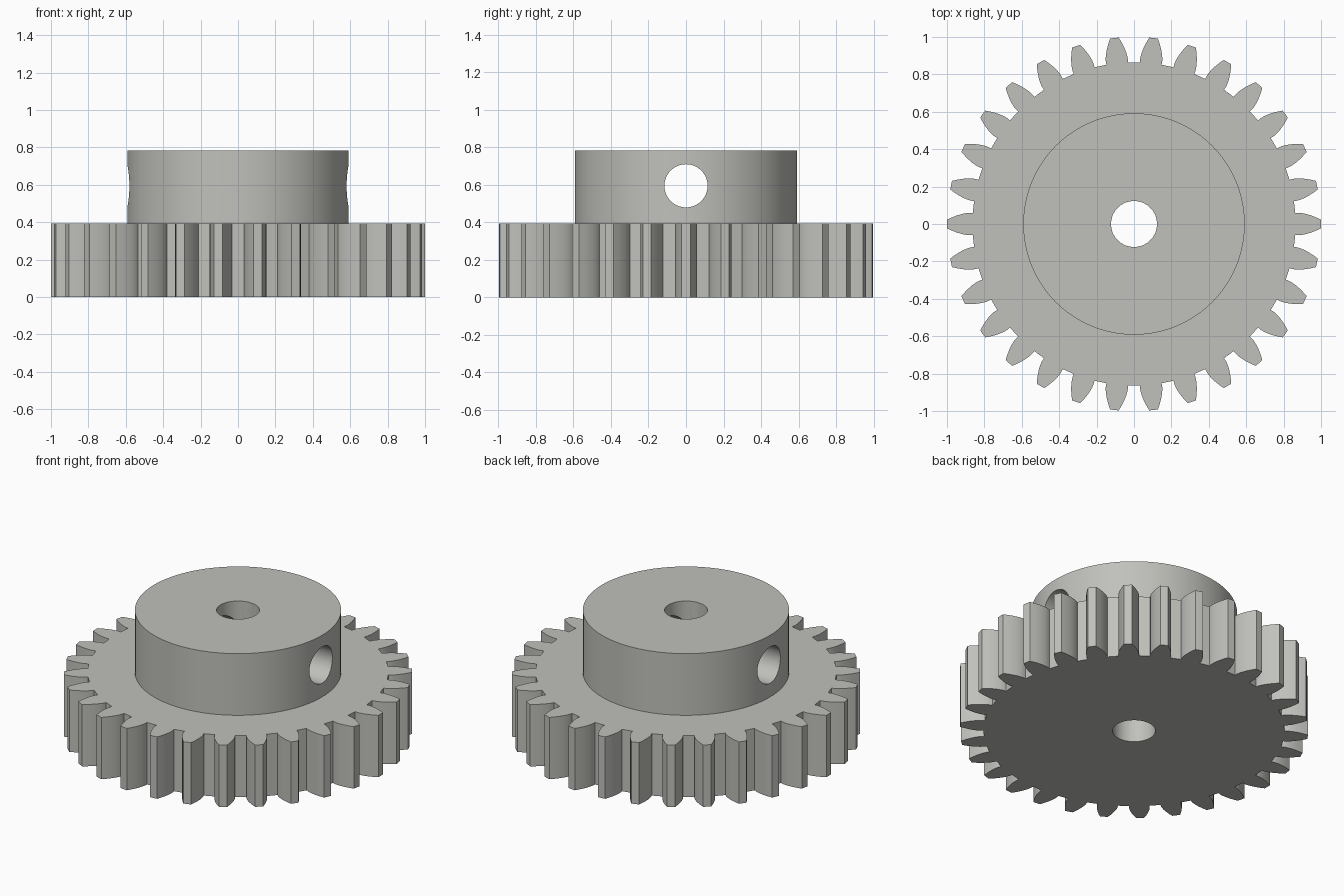
import bpy, bmesh, math

if "Cube" in bpy.data.objects:
    bpy.data.objects.remove(bpy.data.objects["Cube"])

TEETH = 30
MODULE = 1 / 16
TIP_R = 1.0
ROOT_R = 0.864
PITCH_R = MODULE * TEETH / 2
PRESSURE = math.radians(20)
BASE_R = PITCH_R * math.cos(PRESSURE)
GEAR_H, TOP_H = 0.392, 0.783
HUB_R, BORE_R = 0.592, 0.123
CROSS_R, CROSS_Z = 0.115, 0.594

metal = bpy.data.materials.new("warm grey metal")
metal.diffuse_color = (0.53, 0.53, 0.50, 1)
metal.use_nodes = True
metal.node_tree.nodes["Principled BSDF"].inputs["Base Color"].default_value = metal.diffuse_color


def involute(a):
    return math.tan(a) - a


def half_angle(r):
    """Half the angular width of a tooth at radius r."""
    a = math.acos(min(1, BASE_R / r))
    return math.pi / (2 * TEETH) + involute(PRESSURE) - involute(a)


def gear_outline():
    # one flank: radial below the base circle, involute above it
    steps = 7
    flank = [(ROOT_R, half_angle(BASE_R))]
    for i in range(steps):
        r = BASE_R + (TIP_R - BASE_R) * (i / (steps - 1)) ** 1.5
        flank.append((r, half_angle(r)))
    tooth = [(r, -a) for r, a in flank] + [(r, a) for r, a in reversed(flank)]
    pts = []
    for t in range(TEETH):
        c = 2 * math.pi * t / TEETH
        pts += [(r * math.cos(c + a), r * math.sin(c + a)) for r, a in tooth]
    return pts


def prism(name, outline, z0, z1):
    """Extrude a closed outline between two heights."""
    bm = bmesh.new()
    face = bm.faces.new([bm.verts.new((x, y, z0)) for x, y in outline])
    top = bmesh.ops.extrude_face_region(bm, geom=[face])["geom"]
    verts = [g for g in top if isinstance(g, bmesh.types.BMVert)]
    bmesh.ops.translate(bm, verts=verts, vec=(0, 0, z1 - z0))
    bmesh.ops.recalc_face_normals(bm, faces=bm.faces)
    mesh = bpy.data.meshes.new(name)
    bm.to_mesh(mesh)
    bm.free()
    mesh.materials.append(metal)
    obj = bpy.data.objects.new(name, mesh)
    bpy.context.collection.objects.link(obj)
    return obj


def circle(r, n):
    return [(r * math.cos(2 * math.pi * i / n), r * math.sin(2 * math.pi * i / n))
            for i in range(n)]


def combine(target, tool, operation):
    """Apply a boolean and discard the tool."""
    mod = target.modifiers.new(operation, 'BOOLEAN')
    mod.operation = operation
    mod.solver = 'EXACT'
    mod.object = tool
    bpy.context.view_layer.objects.active = target
    bpy.ops.object.modifier_apply(modifier=mod.name)
    bpy.data.objects.remove(tool)


# toothed wheel with a raised hub
gear = prism("spur_gear", gear_outline(), 0, GEAR_H)
combine(gear, prism("hub", circle(HUB_R, 128), 0.15, TOP_H), 'UNION')

# shaft bore, straight down the axis
combine(gear, prism("bore_cutter", circle(BORE_R, 64), -0.2, 1), 'DIFFERENCE')

# set screw hole, through both sides of the hub along x
cross = prism("cross_cutter", circle(CROSS_R, 64), -0.8, 0.8)
cross.rotation_euler = (0, math.pi / 2, 0)
cross.location.z = CROSS_Z
bpy.context.view_layer.update()
combine(gear, cross, 'DIFFERENCE')

# smooth curved walls, crisp edges
bpy.ops.object.select_all(action='DESELECT')
gear.select_set(True)
bpy.context.view_layer.objects.active = gear
bpy.ops.object.shade_smooth_by_angle(angle=math.radians(25))
